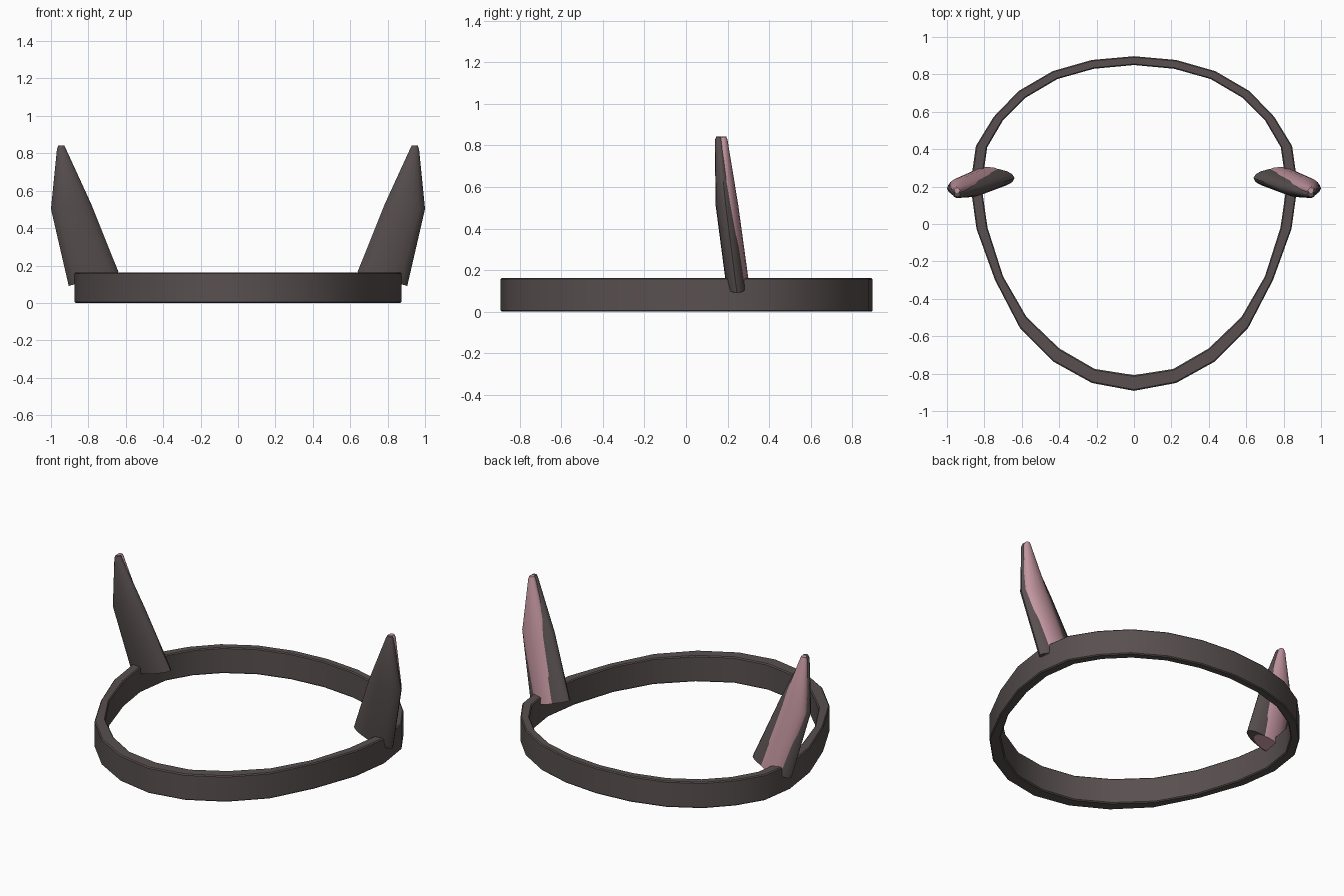
import bpy, bmesh, math

if "Cube" in bpy.data.objects:
    bpy.data.objects.remove(bpy.data.objects["Cube"])


def material(name, rgb):
    m = bpy.data.materials.new(name)
    m.diffuse_color = (*rgb, 1)
    m.use_nodes = True
    m.node_tree.nodes["Principled BSDF"].inputs["Base Color"].default_value = m.diffuse_color
    return m


DARK = material("charcoal_brown", (0.10, 0.08, 0.08))
PINK = material("soft_pink", (0.54, 0.30, 0.345))


def finish(name, bm, mat, angle):
    bmesh.ops.recalc_face_normals(bm, faces=bm.faces[:])
    me = bpy.data.meshes.new(name)
    bm.to_mesh(me)
    bm.free()
    me.materials.append(mat)
    ob = bpy.data.objects.new(name, me)
    bpy.context.collection.objects.link(ob)
    bpy.ops.object.select_all(action='DESELECT')
    ob.select_set(True)
    bpy.context.view_layer.objects.active = ob
    bpy.ops.object.shade_smooth_by_angle(angle=math.radians(angle))
    return ob


def bridge(bm, rings, closed):
    n = len(rings[0])
    pairs = list(zip(rings, rings[1:]))
    if closed:
        pairs.append((rings[-1], rings[0]))
    for a, b in pairs:
        for i in range(n):
            j = (i + 1) % n
            bm.faces.new((a[i], a[j], b[j], b[i]))


# Headband: half outlines mirrored to an egg-shaped loop
OUTER = [(0, .897), (.225, .877), (.435, .817), (.617, .711), (.75, .573),
         (.845, .418), (.875, .21), (.842, -.027), (.743, -.30),
         (.61, -.556), (.433, -.735), (.225, -.85), (0, -.892)]
INNER = [(0, .85), (.215, .83), (.41, .775), (.58, .675), (.70, .555),
         (.785, .41), (.815, .2), (.783, -.02), (.70, -.28),
         (.575, -.497), (.40, -.665), (.21, -.775), (0, -.808)]


def full(half):
    return half + [(-x, y) for x, y in half[-2:0:-1]]


bm = bmesh.new()
T = 0.163
loops = [[bm.verts.new((x, y, z)) for x, y in full(h)]
         for h, z in ((OUTER, 0), (OUTER, T), (INNER, T), (INNER, 0))]
bridge(bm, loops, True)
band = finish("headband", bm, DARK, 35)
bev = band.modifiers.new("edge_bevel", 'BEVEL')
bev.width = 0.006
bev.segments = 1
bev.limit_method = 'ANGLE'
bev.angle_limit = math.radians(50)


# Ears: lofted elliptical sections
# (centre x, y, z, half width, half thickness, drop of outer end)
SHELL = [(.772, .245, .128, .133, .052, .037),
         (.892, .192, .515, .108, .050, .012),
         (.945, .159, .825, .023, .020, .003),
         (.945, .159, .842, .015, .014, .001)]
LINING = [(.782, .253, .124, .092, .052, .026),
          (.902, .205, .515, .088, .046, .010),
          (.946, .180, .825, .022, .020, .003),
          (.946, .180, .842, .015, .014, .001)]


def ear_part(name, sections, mat, side):
    bm = bmesh.new()
    n = 16
    rings = []
    for x, y, z, w, t, drop in sections:
        ring = []
        for i in range(n):
            c, s = math.cos(math.tau * i / n), math.sin(math.tau * i / n)
            ring.append(bm.verts.new((side * (x + w * c), y + t * s, z - drop * c)))
        rings.append(ring)
    bridge(bm, rings, False)
    bm.faces.new(rings[0])
    bm.faces.new(rings[-1])
    finish(name, bm, mat, 40)


for label, side in (("right", 1), ("left", -1)):
    ear_part(label + "_ear_shell", SHELL, DARK, side)
    ear_part(label + "_ear_lining", LINING, PINK, side)
